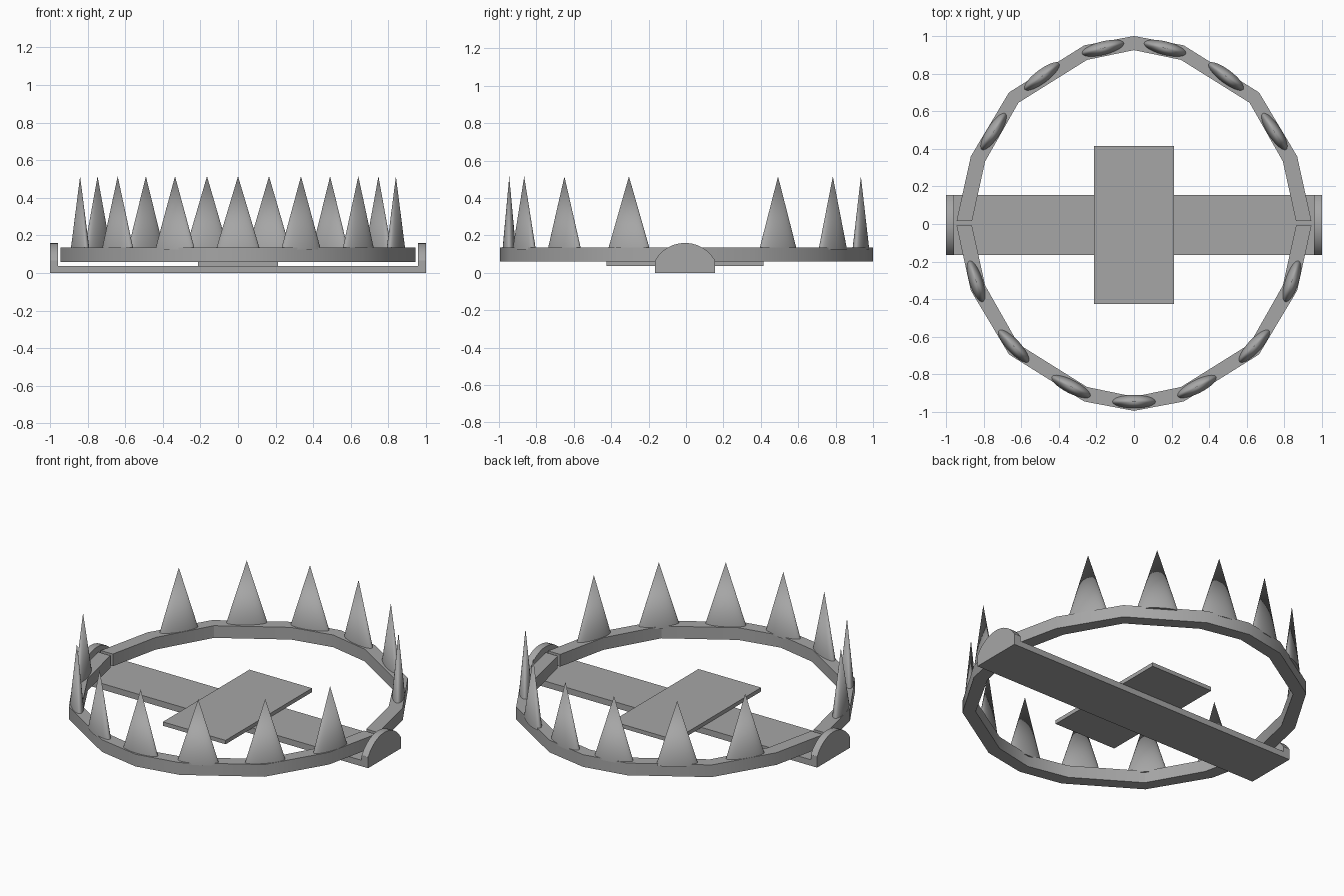
import bpy
import bmesh
from math import asin, cos, sin, radians
from mathutils import Matrix

cube = bpy.data.objects.get("Cube")
if cube:
    bpy.data.objects.remove(cube, do_unlink=True)

steel = bpy.data.materials.new("grey_steel")
steel.use_nodes = True
GREY = (0.38, 0.38, 0.38, 1)
steel.diffuse_color = GREY
steel.node_tree.nodes["Principled BSDF"].inputs["Base Color"].default_value = GREY


def finish(name, bm):
    bmesh.ops.recalc_face_normals(bm, faces=bm.faces)
    mesh = bpy.data.meshes.new(name)
    bm.to_mesh(mesh)
    bm.free()
    mesh.materials.append(steel)
    obj = bpy.data.objects.new(name, mesh)
    bpy.context.collection.objects.link(obj)
    bpy.ops.object.select_all(action='DESELECT')
    obj.select_set(True)
    bpy.context.view_layer.objects.active = obj
    bpy.ops.object.shade_smooth_by_angle(angle=radians(28))
    return obj


def prism(name, points, offset):
    """Extrude a closed outline of 3D points along an offset."""
    bm = bmesh.new()
    face = bm.faces.new([bm.verts.new(p) for p in points])
    new = bmesh.ops.extrude_face_region(bm, geom=[face])["geom"]
    bmesh.ops.translate(bm, vec=offset,
                        verts=[v for v in new if isinstance(v, bmesh.types.BMVert)])
    return finish(name, bm)


def box(name, x, y0, y1, z0, z1):
    outline = [(-x, y0, z0), (x, y0, z0), (x, y1, z0), (-x, y1, z0)]
    return prism(name, outline, (0, 0, z1 - z0))


# Base bar and trigger plate
box("base_bar", 1.0, -0.165, 0.155, 0, 0.037)
box("trigger_plate", 0.213, -0.425, 0.415, 0.036, 0.06)

# Rounded end brackets
SIDE_Z, RISE, HALF = 0.067, 0.093, 0.16
radius = (HALF ** 2 + RISE ** 2) / (2 * RISE)
sweep = asin(HALF / radius)
arch = [(-0.005 + radius * sin(a), SIDE_Z + RISE - radius + radius * cos(a))
        for a in [sweep * (1 - i / 6) for i in range(13)]]
arch += [(-0.165, 0), (0.155, 0)]
for side, x in (("left", 0.957), ("right", -1.0)):
    prism(side + "_bracket", [(x, y, z) for y, z in arch], (0.043, 0, 0))

# Two jaws, each a faceted half ring
OUTER = [(0.944, 0.015), (0.868, 0.36), (0.665, 0.70), (0.265, 0.95), (0, 1.0)]
INNER = [(0.862, 0.015), (0.792, 0.333), (0.615, 0.645), (0.25, 0.873), (0, 0.925)]


def both_sides(half):
    return half + [(-x, y) for x, y in reversed(half[:-1])]


def jaw(name, sign, shift):
    outer, inner = both_sides(OUTER), both_sides(INNER)
    bm = bmesh.new()
    rings = [[bm.verts.new((x, sign * y + shift, z)) for x, y in path]
             for path, z in ((outer, 0.06), (outer, 0.135), (inner, 0.135), (inner, 0.06))]
    for a, b in zip(rings, rings[1:] + rings[:1]):
        for i in range(len(outer) - 1):
            bm.faces.new((a[i], a[i + 1], b[i + 1], b[i]))
    for end in (0, -1):
        bm.faces.new([r[end] for r in rings])
    finish(name, bm)


jaw("back_jaw", 1, 0)
jaw("front_jaw", -1, 0.006)


# Flattened conical teeth along the jaws
def tooth(name, x, y, angle):
    bm = bmesh.new()
    bmesh.ops.create_cone(bm, cap_ends=True, segments=48, radius1=1, radius2=0, depth=0.39)
    matrix = (Matrix.Translation((x, y, 0.32)) @ Matrix.Rotation(radians(angle), 4, 'Z')
              @ Matrix.Diagonal((0.117, 0.036, 1, 1)))
    bmesh.ops.transform(bm, matrix=matrix, verts=bm.verts)
    finish(name, bm)


BACK = [(0.165, 0.935, -14), (0.49, 0.785, -37), (0.747, 0.492, -57)]
FRONT = [(0.335, -0.865, 27), (0.64, -0.65, 47), (0.84, -0.305, 72)]
tooth("front_tooth_middle", 0, -0.945, 0)
for row, teeth in (("back", BACK), ("front", FRONT)):
    for n, (x, y, angle) in enumerate(teeth, 1):
        tooth(f"{row}_tooth_left_{n}", x, y, angle)
        tooth(f"{row}_tooth_right_{n}", -x, y, -angle)
